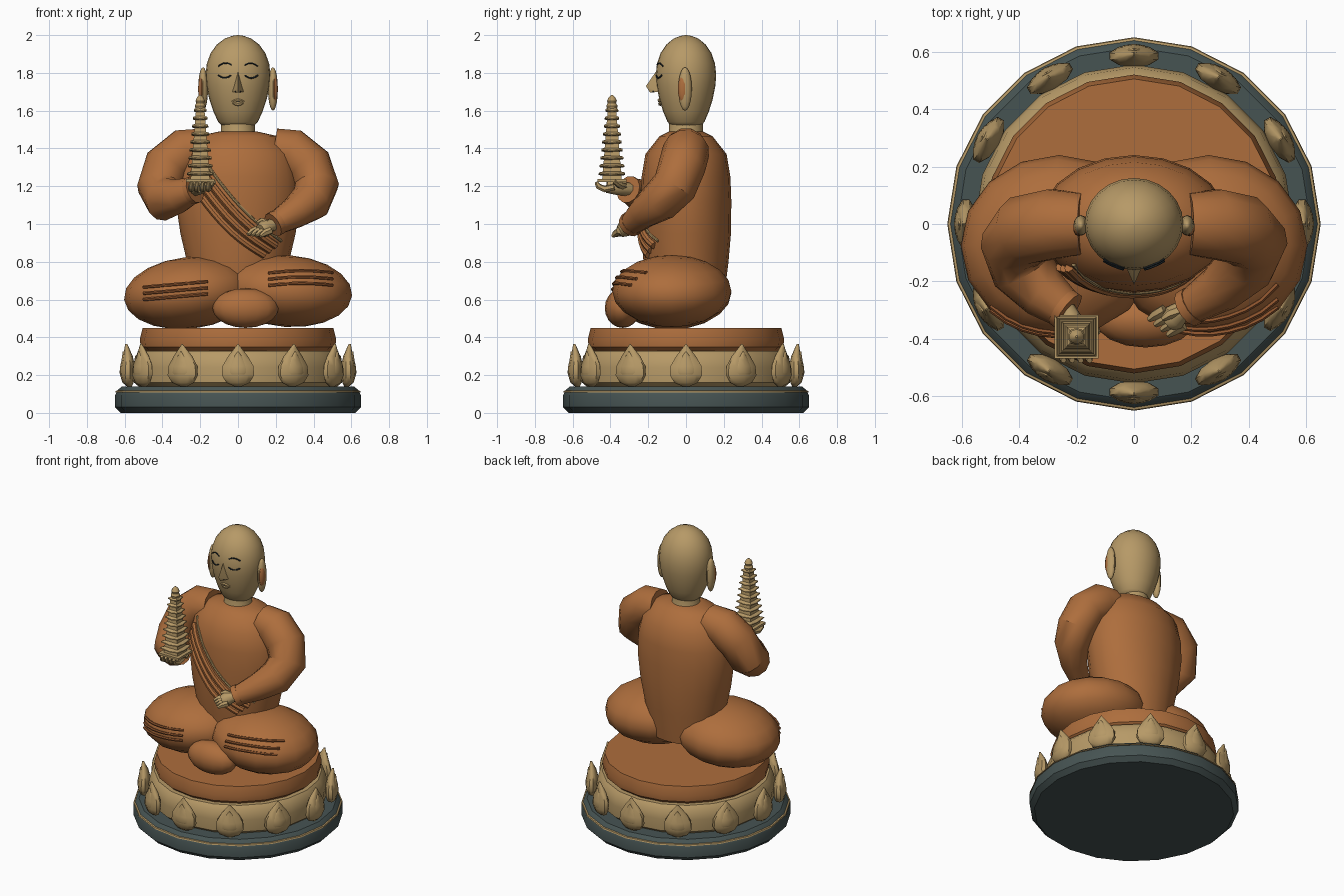
import bpy, bmesh, math
from mathutils import Vector, Matrix

if "Cube" in bpy.data.objects:
    bpy.data.objects.remove(bpy.data.objects["Cube"])


def mat(name, c):
    m = bpy.data.materials.new(name)
    m.diffuse_color = (*c, 1)
    m.use_nodes = True
    m.node_tree.nodes["Principled BSDF"].inputs["Base Color"].default_value = m.diffuse_color
    return m


ORANGE = mat("robe orange", (0.42, 0.155, 0.046))
GOLD = mat("old gold", (0.47, 0.32, 0.135))
SLATE = mat("slate", (0.062, 0.088, 0.086))
DARK = mat("dark line", (0.012, 0.018, 0.022))
FOLD = mat("fold brown", (0.27, 0.09, 0.027))


def finish(name, bm, m, angle=40):
    bmesh.ops.recalc_face_normals(bm, faces=bm.faces)
    me = bpy.data.meshes.new(name)
    bm.to_mesh(me)
    bm.free()
    me.materials.append(m)
    ob = bpy.data.objects.new(name, me)
    bpy.context.collection.objects.link(ob)
    bpy.ops.object.select_all(action='DESELECT')
    ob.select_set(True)
    bpy.context.view_layer.objects.active = ob
    bpy.ops.object.shade_smooth_by_angle(angle=math.radians(angle))
    return ob


def add_loft(bm, rings):
    """Bridge successive vertex rings and cap both ends."""
    vs = [[bm.verts.new(p) for p in r] for r in rings]
    n = len(vs[0])
    for a, b in zip(vs, vs[1:]):
        for i in range(n):
            j = (i + 1) % n
            bm.faces.new((a[i], a[j], b[j], b[i]))
    bm.faces.new(vs[0][::-1])
    bm.faces.new(vs[-1])


def ellipse(cx, cy, z, rx, ry, n):
    return [Vector((cx + rx * math.sin(2 * math.pi * i / n),
                    cy + ry * math.cos(2 * math.pi * i / n), z)) for i in range(n)]


def lathe(name, prof, m, n=20, sy=1.0, angle=40):
    bm = bmesh.new()
    add_loft(bm, [ellipse(0, 0, z, r, r * sy, n) for r, z in prof])
    return finish(name, bm, m, angle)


def add_tube(bm, pts, radii, n=8):
    pts = [Vector(p) for p in pts]
    if isinstance(radii, (int, float)):
        radii = [radii] * len(pts)
    side, prev, rings = None, None, []
    for i, p in enumerate(pts):
        t = (pts[min(i + 1, len(pts) - 1)] - pts[max(i - 1, 0)]).normalized()
        side = t.orthogonal().normalized() if side is None else prev.rotation_difference(t) @ side
        up = t.cross(side)
        rings.append([p + radii[i] * (math.cos(a) * side + math.sin(a) * up)
                      for a in (2 * math.pi * k / n for k in range(n))])
        prev = t
    add_loft(bm, rings)


def tube(name, pts, radii, m, n=8, angle=40):
    bm = bmesh.new()
    add_tube(bm, pts, radii, n)
    return finish(name, bm, m, angle)


def blob(name, c, r, m, seg=16, rings=10, tilt=0):
    bm = bmesh.new()
    bmesh.ops.create_uvsphere(bm, u_segments=seg, v_segments=rings, radius=1)
    bmesh.ops.transform(bm, verts=bm.verts, matrix=Matrix.Translation(c)
                        @ Matrix.Rotation(math.radians(tilt), 4, 'Y') @ Matrix.Diagonal((*r, 1)))
    return finish(name, bm, m)


def interp(prof, z, k):
    """Linear lookup of column k in a table whose last column is z."""
    for a, b in zip(prof, prof[1:]):
        if a[-1] <= z <= b[-1]:
            f = (z - a[-1]) / (b[-1] - a[-1])
            return a[k] + f * (b[k] - a[k])
    return prof[-1][k]


# pedestal: slate plinth, gold line, lotus drum, cushion
lathe("plinth", [(.62, 0), (.65, .03), (.65, .095), (.638, .12), (.615, .14)], SLATE)
lathe("plinth_gold_line", [(.63, .106), (.65, .108), (.647, .116), (.628, .122)], GOLD)
lathe("lotus_drum", [(.52, .135), (.55, .16), (.555, .24), (.545, .30), (.52, .328)], GOLD)
lathe("seat_cushion", [(.48, .32), (.515, .35), (.52, .39), (.505, .45)], ORANGE)

# lotus petals, each a pointed leaf with a raised inner leaf
PETAL = [(.02, .575, .14), (.065, .582, .16), (.09, .585, .20), (.085, .583, .25),
         (.055, .583, .30), (.022, .588, .34), (.002, .592, .365)]
for i in range(12):
    bm = bmesh.new()
    for s, out in ((1, 0), (.68, .014)):
        add_loft(bm, [ellipse(0, -r - out, .24 + (z - .24) * s, w * s, .005 + w * .38 * s, 10)
                      for w, r, z in PETAL])
    bmesh.ops.rotate(bm, verts=bm.verts, matrix=Matrix.Rotation(i * math.pi / 6, 3, 'Z'))
    finish("lotus_petal_%d" % i, bm, GOLD, 50)

# crossed legs, foot bundle and knee folds
LR = (.345, .315, .19)
for s, name, cz, z0, tilt in ((-1, "left", .635, .60, -6), (1, "right", .645, .675, 4)):
    c = Vector((s * .26, -.075, cz))
    blob(name + "_leg", c, LR, ORANGE, 16, 10, tilt)
    for k in range(3):
        pts = []
        for j in range(7):
            u = j / 6
            x, z = s * (.16 + .34 * u), z0 + .033 * k + (.03 * (1 - u) if s < 0 else .012 * math.sin(3 * u))
            q = Matrix.Rotation(-math.radians(tilt), 3, 'Y') @ Vector((x - c.x, 0, z - c.z))
            d = max(.02, 1 - (q.x / LR[0]) ** 2 - (q.z / LR[2]) ** 2)
            pts.append((x, c.y - LR[1] * math.sqrt(d), z))
        tube("%s_knee_fold_%d" % (name, k), pts, .009, FOLD, 6)
blob("folded_foot", (.04, -.335, .555), (.175, .095, .105), ORANGE)

# torso
TORSO = [(.24, .2, .6), (.27, .225, .8), (.305, .238, .95), (.33, .24, 1.12), (.325, .235, 1.25),
         (.295, .215, 1.37), (.21, .14, 1.465), (.10, .09, 1.49)]
bm = bmesh.new()
add_loft(bm, [ellipse(0, 0, z, a, b, 20) for a, b, z in TORSO])
finish("torso", bm, ORANGE)


def on_torso(x, z):
    a, b = interp(TORSO, z, 0), interp(TORSO, z, 1)
    return (x, -b * math.sqrt(max(.02, 1 - (x / a) ** 2)), z)


# diagonal sash: gold hem and three soft folds
for k in range(4):
    pts = []
    for j in range(13):
        u = j / 12
        x = -.21 - .015 * k + (.44 - .015 * k) * u
        z = 1.38 - .05 * k - (.47 - .025 * k) * u - .05 * math.sin(math.pi * u)
        pts.append(on_torso(x, z))
    tube("sash_hem" if k == 0 else "sash_fold_%d" % k, pts,
         .008 if k == 0 else .02, GOLD if k == 0 else ORANGE, 8)

# sleeves
tube("left_sleeve", [(-.18, 0, 1.40), (-.28, 0, 1.385), (-.375, -.02, 1.31), (-.415, -.07, 1.19),
                     (-.385, -.16, 1.13), (-.31, -.245, 1.15), (-.235, -.30, 1.18)],
     [.11, .125, .125, .12, .115, .09, .068], ORANGE, 12, 35)
tube("right_sleeve", [(.19, 0, 1.40), (.28, 0, 1.385), (.375, -.02, 1.31), (.415, -.06, 1.20),
                      (.385, -.14, 1.12), (.30, -.225, 1.06), (.195, -.29, 1.0)],
     [.11, .125, .125, .12, .11, .085, .062], ORANGE, 12, 35)
tube("left_cuff", [(-.25, -.29, 1.175), (-.228, -.306, 1.183)], .074, ORANGE, 12)
tube("right_cuff", [(.21, -.28, 1.01), (.185, -.296, .995)], .068, ORANGE, 12)

# hands
bm = bmesh.new()
add_tube(bm, [(-.25, -.28, 1.18), (-.225, -.32, 1.185), (-.205, -.36, 1.195), (-.2, -.42, 1.2)],
         [.035, .036, .042, .035])
for k in range(4):
    x = -.245 + .03 * k
    add_tube(bm, [(x, -.38, 1.195), (x - .003, -.43, 1.185), (x - .003, -.465, 1.2), (x, -.475, 1.222)],
             [.018, .018, .016, .01], 6)
add_tube(bm, [(-.2, -.33, 1.2), (-.145, -.35, 1.205), (-.125, -.38, 1.225)], [.02, .018, .011], 6)
finish("left_hand", bm, GOLD, 50)
bm = bmesh.new()
add_tube(bm, [(.21, -.28, 1.01), (.17, -.30, .99), (.14, -.325, .975), (.12, -.34, .965)],
         [.034, .034, .046, .036])
for k in range(4):
    d = Vector((.022, -.018, -.003)) * (k - 1.5)
    add_tube(bm, [Vector(p) + d for p in ((.14, -.325, .97), (.105, -.345, .955), (.085, -.36, .94))],
             [.02, .018, .01], 6)
add_tube(bm, [(.165, -.30, 1.0), (.12, -.315, 1.015), (.10, -.33, 1.005)], [.02, .018, .01], 6)
finish("right_hand", bm, GOLD, 50)

# hand-held tiered tower with flared square roofs
PX, PY = -.2, -.392


def square(h, z, lift=0.0):
    """Eight-point square whose corners can be lifted."""
    return [Vector((PX + h * x, PY + h * y, z + (lift if x * y else 0))) for x, y in
            ((-1, -1), (0, -1), (1, -1), (1, 0), (1, 1), (0, 1), (-1, 1), (-1, 0))]


bm = bmesh.new()
add_loft(bm, [square(.076, 1.222), square(.076, 1.237)])
for k in range(9):
    z, f = 1.235 + .042 * k, 1 - .065 * k
    add_loft(bm, [square(.052 * f, z), square(.048 * f, z + .03)])
    add_loft(bm, [square(.045 * f, z + .02), square(.07 * f, z + .024, .008),
                  square(.068 * f, z + .029, .009), square(.046 * f, z + .043)])
finish("tower_tiers", bm, GOLD, 30)
bm = bmesh.new()
add_loft(bm, [ellipse(PX, PY, z, r, r, 10) for r, z in
              ((.026, 1.61), (.03, 1.625), (.022, 1.64), (.026, 1.652), (.018, 1.67), (.004, 1.683))])
finish("tower_finial", bm, GOLD)

# neck and head
lathe("neck", [(.098, 1.46), (.09, 1.48), (.088, 1.56)], GOLD, 16)
HEAD = [(.08, 1.515), (.105, 1.54), (.13, 1.595), (.152, 1.66), (.167, 1.73), (.172, 1.79), (.165, 1.85),
        (.145, 1.905), (.112, 1.95), (.07, 1.982), (.03, 1.996), (.003, 2.0)]
lathe("head", HEAD, GOLD, 24, .93, 60)


def on_head(x, z, out=0.002):
    r = interp(HEAD, z, 0)
    return (x, -.93 * math.sqrt(r * r - x * x) - out, z)


# nose wedge
bm = bmesh.new()
v = [bm.verts.new(p) for p in ((0, -.15, 1.82), (0, -.212, 1.73), (-.03, -.145, 1.70),
                               (.03, -.145, 1.70), (0, -.19, 1.695))]
for f in ((0, 2, 1), (0, 1, 3), (1, 2, 4), (1, 4, 3), (2, 3, 4), (0, 3, 2)):
    bm.faces.new([v[i] for i in f])
finish("nose", bm, GOLD, 70)

# mouth, closed eyes, brows, nostrils, long ears
tube("lower_lip", [on_head(x, 1.636 + abs(x) * .15) for x in (-.03, -.015, 0, .015, .03)],
     [.003, .01, .012, .01, .003], GOLD, 6)
tube("upper_lip", [on_head(x, 1.655 - abs(x) * .2) for x in (-.033, -.016, 0, .016, .033)],
     [.003, .008, .009, .008, .003], GOLD, 6)
tube("mouth_line", [on_head(x, 1.647, .01 - abs(x) * .25) for x in (-.034, -.017, 0, .017, .034)],
     .002, DARK, 5)
for s, side in ((-1, "left"), (1, "right")):
    U = [j / 8 for j in range(9)]
    tube(side + "_eyelid", [on_head(s * (.037 + .068 * u), 1.787 - .014 * math.sin(math.pi * u)) for u in U],
         .0045, DARK, 5)
    tube(side + "_brow", [on_head(s * (.035 + .07 * u), 1.832 + .02 * math.sin(math.pi * (.15 + .8 * u)))
                          for u in U], .004, DARK, 5)
    blob(side + "_nostril", (s * .012, -.172, 1.702), (.005, .005, .004), DARK, 6, 4)
    blob(side + "_ear", (s * .185, -.005, 1.715), (.026, .036, .115), GOLD, 12, 10)
    blob(side + "_ear_hollow", (s * .193, -.014, 1.715), (.019, .029, .075), ORANGE, 10, 8)
